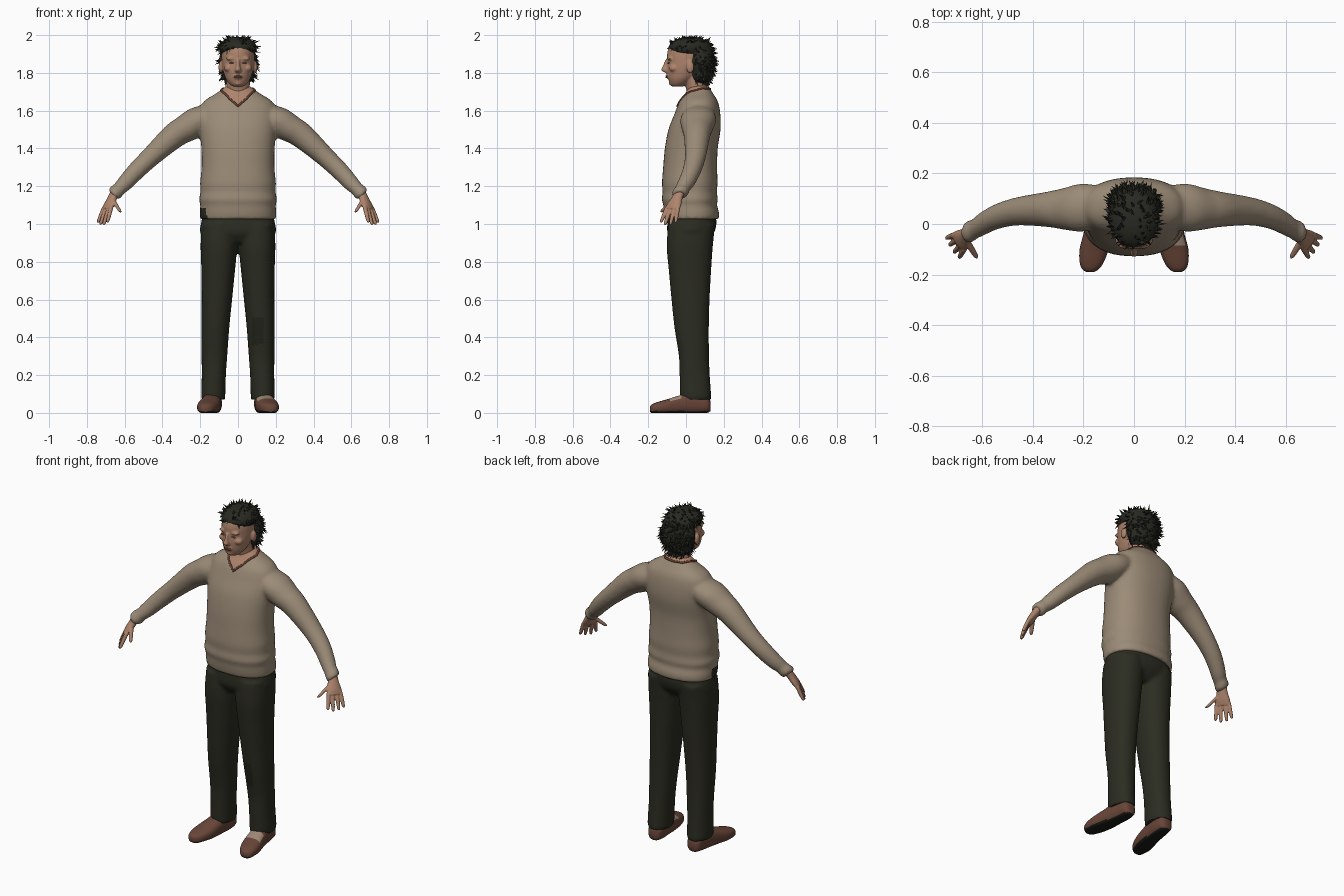
import bpy, bmesh, math, random
from mathutils import Vector, Matrix
from mathutils.bvhtree import BVHTree

if "Cube" in bpy.data.objects:
    bpy.data.objects.remove(bpy.data.objects["Cube"])
random.seed(4)
X, Y, Z = Vector((1, 0, 0)), Vector((0, 1, 0)), Vector((0, 0, 1))


def material(name, r, g, b):
    m = bpy.data.materials.new(name)
    m.use_nodes = True
    m.diffuse_color = (r, g, b, 1)
    bsdf = next(n for n in m.node_tree.nodes if n.type == 'BSDF_PRINCIPLED')
    bsdf.inputs["Base Color"].default_value = (r, g, b, 1)
    bsdf.inputs["Roughness"].default_value = 0.8
    return m


SKIN = material("skin", .42, .23, .15)
FACE_SHADE = material("lips and eyelids", .27, .12, .08)
HAIR = material("dark hair", .02, .022, .015)
KNIT = material("beige knit", .33, .26, .185)
COLLAR = material("brown collar", .13, .05, .03)
CLOTH = material("dark olive cloth", .024, .025, .015)
PATCH = material("darker olive patch", .016, .017, .01)
LEATHER = material("brown leather", .14, .06, .04)
SOLE = material("black sole", .01, .01, .008)
SOCK = material("pale sock", .36, .26, .19)


def loft(bm, stations, u=X, v=Y, power=2, n=28, steps=4):
    """Smooth closed skin through (x, y, z, radius_u, radius_v) stations."""
    st = [Vector(s) for s in stations]
    rows = []
    for i in range(len(st) - 1):
        a, b, c, d = st[max(i - 1, 0)], st[i], st[i + 1], st[min(i + 2, len(st) - 1)]
        for k in range(steps):
            t = k / steps
            rows.append((b * 2 + (c - a) * t + (a * 2 - b * 5 + c * 4 - d) * t ** 2
                         + (b * 3 - a - c * 3 + d) * t ** 3) * .5)
    rows.append(st[-1])
    rings = []
    for r in rows:
        ring = []
        for k in range(n):
            ang = math.tau * k / n
            cu, sv = (math.copysign(abs(w) ** (2 / power), w) for w in (math.cos(ang), math.sin(ang)))
            ring.append(bm.verts.new(Vector((r[0], r[1], r[2])) + u * (r[3] * cu) + v * (r[4] * sv)))
        rings.append(ring)
    for p, q in zip(rings, rings[1:]):
        for k in range(n):
            j = (k + 1) % n
            bm.faces.new((p[k], p[j], q[j], q[k]))
    bm.faces.new(rings[0])
    bm.faces.new(rings[-1])


def ball(bm, centre, size):
    bmesh.ops.create_uvsphere(bm, u_segments=20, v_segments=12, radius=1,
                              matrix=Matrix.Translation(centre) @ Matrix.Diagonal((*size, 1)))


def mirror(bm):
    copy = bmesh.ops.duplicate(bm, geom=bm.verts[:] + bm.edges[:] + bm.faces[:])["geom"]
    for e in copy:
        if isinstance(e, bmesh.types.BMVert):
            e.co.x = -e.co.x


def finish(bm, name, mats, voxel=0, smooth=3, flat=False):
    """Make the object; with a voxel size, fuse overlapping volumes into one skin."""
    bmesh.ops.recalc_face_normals(bm, faces=bm.faces[:])
    me = bpy.data.meshes.new(name)
    bm.to_mesh(me)
    bm.free()
    ob = bpy.data.objects.new(name, me)
    bpy.context.collection.objects.link(ob)
    if voxel:
        mod = ob.modifiers.new("fuse", 'REMESH')
        mod.mode = 'VOXEL'
        mod.voxel_size = voxel
        sm = ob.modifiers.new("soften", 'SMOOTH')
        sm.factor, sm.iterations = .5, smooth
        deps = bpy.context.evaluated_depsgraph_get()
        fused = bpy.data.meshes.new_from_object(ob.evaluated_get(deps))
        ob.modifiers.clear()
        ob.data = me = fused
    me.materials.clear()
    for m in mats:
        me.materials.append(m)
    if not flat:
        me.polygons.foreach_set("use_smooth", [True] * len(me.polygons))
        me.set_sharp_from_angle(angle=math.radians(50))
    return ob


def paint(ob, rule):
    for p in ob.data.polygons:
        p.material_index = rule(p.center, p.normal)


# Sweater: sleeves mirrored, then the body
bm = bmesh.new()
loft(bm, [(.12, .07, 1.595, .06, .075), (.2, .065, 1.553, .079, .095), (.27, .06, 1.507, .077, .083),
          (.34, .058, 1.465, .068, .07), (.46, .05, 1.357, .053, .056), (.54, .03, 1.28, .048, .05),
          (.6, 0, 1.215, .042, .046), (.63, -.02, 1.185, .036, .041), (.645, -.028, 1.17, .04, .044),
          (.662, -.035, 1.153, .035, .04)], u=(X + Z).normalized())
mirror(bm)
loft(bm, [(0, .033, 1.025, .2, .14), (0, .03, 1.06, .202, .145), (0, .022, 1.1, .2, .142),
          (0, .02, 1.13, .206, .148), (0, .02, 1.17, .199, .144), (0, .02, 1.22, .2, .147),
          (0, .022, 1.3, .193, .143), (0, .028, 1.4, .194, .14), (0, .045, 1.5, .203, .138),
          (0, .06, 1.58, .207, .122), (0, .067, 1.645, .185, .103), (0, .07, 1.69, .118, .074),
          (0, .068, 1.715, .082, .06), (0, .066, 1.73, .065, .05)], power=2.3, n=40)
sweater = finish(bm, "sweater", [KNIT, SKIN, CLOTH], voxel=.01, smooth=4)


def sweater_rule(c, n):
    neckline = 1.622 + .9 * abs(c.x) if c.y < .05 else 1.69 + .2 * c.y
    if c.z > neckline:
        return 1
    return 2 if c.x < -.13 and c.z < 1.085 and -.06 < c.y < .04 else 0


paint(sweater, sweater_rule)

# V-shaped collar band laid on the sweater
half = [(0, -.04, 1.622), (.045, -.02, 1.662), (.085, .05, 1.7), (.055, .115, 1.714), (0, .13, 1.717)]
loop = [Vector(p) for p in half] + [Vector((-p[0], p[1], p[2])) for p in half[-2:0:-1]]
tree = BVHTree.FromPolygons([v.co for v in sweater.data.vertices],
                            [tuple(p.vertices) for p in sweater.data.polygons])
path = [tree.find_nearest(a.lerp(b, k / 6))[0]
        for a, b in zip(loop, loop[1:] + loop[:1]) for k in range(6)]
curve = bpy.data.curves.new("collar", 'CURVE')
curve.dimensions = '3D'
curve.bevel_depth = .006
curve.bevel_resolution = 2
spline = curve.splines.new('POLY')
spline.points.add(len(path) - 1)
for pt, co in zip(spline.points, path):
    pt.co = (*co, 1)
spline.use_cyclic_u = True
curve.materials.append(COLLAR)
bpy.context.collection.objects.link(bpy.data.objects.new("collar", curve))

# Trousers: legs mirrored, joined by the seat
bm = bmesh.new()
loft(bm, [(.13, .052, .07, .062, .083), (.131, .05, .1, .064, .083), (.128, .046, .2, .064, .08),
          (.125, .042, .3, .068, .08), (.12, .03, .45, .074, .091), (.112, .024, .6, .081, .101),
          (.105, .021, .75, .089, .112), (.101, .02, .88, .097, .122), (.097, .03, 1, .097, .125)],
     power=2.2)
mirror(bm)
loft(bm, [(0, .02, .9, .13, .085), (0, .025, .95, .197, .122), (0, .031, 1, .197, .13),
          (0, .032, 1.05, .186, .125)], power=2.3)
trousers = finish(bm, "trousers", [CLOTH, PATCH], voxel=.01)
paint(trousers, lambda c, n: int(n.y < -.3 and .075 < c.x < .137 and .36 < c.z < .505))

# Shoes: flattened on the ground, dark underneath, sock showing at the instep
bm = bmesh.new()
loft(bm, [(.13, .13, .035, .02, .025), (.13, .115, .045, .04, .044), (.132, .07, .05, .047, .055),
          (.138, .02, .05, .05, .056), (.146, -.04, .042, .054, .049), (.158, -.1, .033, .057, .039),
          (.167, -.15, .027, .048, .031), (.172, -.178, .022, .033, .025), (.173, -.19, .02, .014, .015)],
     v=Z, power=2.5, n=32)
mirror(bm)
for vert in bm.verts:
    vert.co.z = max(vert.co.z, 0)
shoes = finish(bm, "shoes", [LEATHER, SOLE, SOCK])
paint(shoes, lambda c, n: 1 if c.z < .01 else 2 if n.z > .6 and -.085 < c.y < -.02 else 0)

# Hands: palm, four fingers and a thumb
bm = bmesh.new()
down = Vector((.27, -.25, -.93)).normalized()
across = Vector((-.55, -.8, .06)).normalized()
thick = down.cross(across).normalized()
wrist, knuckle = Vector((.648, -.03, 1.175)), Vector((.693, -.073, 1.078))


def digit(a, b, r):
    loft(bm, [(*a, r, r), (*a.lerp(b, .55), r * .95, r * .95), (*a.lerp(b, .92), r * .75, r * .75),
              (*b, r * .3, r * .3)], u=across, v=thick, n=10, steps=2)


loft(bm, [(*wrist, .027, .023), (*wrist.lerp(knuckle, .35), .03, .022),
          (*wrist.lerp(knuckle, .75), .042, .02), (*knuckle, .043, .015)], u=across, v=thick)
for offset, length in ((-.034, .075), (-.012, .088), (.012, .092), (.034, .08)):
    base = knuckle + across * offset - down * .012
    digit(base, base + (down + across * offset * 4) * (length + .012) - thick * .004, .0115)
digit(Vector((.662, -.065, 1.13)), Vector((.622, -.132, 1.062)), .014)
mirror(bm)
finish(bm, "hands", [SKIN], voxel=.004, smooth=2)

# Head with neck, brows, nose, chin and ears
bm = bmesh.new()
ball(bm, (.092, .022, 1.83), (.011, .021, .032))
ball(bm, (.034, -.084, 1.876), (.03, .015, .01))
ball(bm, (.05, -.065, 1.825), (.024, .024, .02))
mirror(bm)
loft(bm, [(0, -.045, 1.728, .028, .03), (0, -.037, 1.742, .046, .048), (0, -.025, 1.765, .063, .068),
          (0, -.012, 1.79, .073, .086), (0, 0, 1.825, .082, .1), (0, .008, 1.86, .086, .106),
          (0, .015, 1.9, .087, .115), (0, .02, 1.94, .082, .108), (0, .025, 1.97, .06, .08),
          (0, .025, 1.982, .03, .04)])
loft(bm, [(0, .07, 1.62, .062, .055), (0, .06, 1.7, .061, .056), (0, .04, 1.79, .06, .058)])
loft(bm, [(0, -.098, 1.872, .009, .011), (0, -.106, 1.835, .011, .018), (0, -.109, 1.815, .017, .023),
          (0, -.1, 1.801, .012, .012)], n=14)
ball(bm, (0, -.077, 1.745), (.02, .014, .012))
ball(bm, (0, -.093, 1.781), (.025, .013, .013))
finish(bm, "head", [SKIN], voxel=.0055)

# Lips and closed eyelids
bm = bmesh.new()
for height in (1.784, 1.776):
    ball(bm, (0, -.101, height), (.022, .007, .004))
for side in (-1, 1):
    ball(bm, (side * .034, -.092, 1.853), (.015, .006, .0035))
finish(bm, "lips_and_eyelids", [FACE_SHADE])

# Hair: a cap and a back mass fused, covered in pointed tufts
bm = bmesh.new()
ball(bm, (0, .022, 1.932), (.101, .116, .06))
ball(bm, (0, .075, 1.86), (.102, .077, .115))
ball(bm, (0, .075, 1.79), (.09, .055, .055))
hair = finish(bm, "hair", [HAIR], voxel=.008, smooth=2)

bm = bmesh.new()
polys = [p for p in hair.data.polygons if p.center.z > 1.925 or p.center.y > .045]
for p in random.sample(polys, min(420, len(polys))):
    c, n = p.center, p.normal
    sweep = Vector((random.uniform(-.4, .4), random.uniform(-.1, .5), random.uniform(-.8, 0)))
    tip = c + (n * .45 + sweep).normalized() * random.uniform(.018, .036)
    tip.z = min(tip.z, 2)
    side = n.cross(sweep).normalized() * .009
    root = [bm.verts.new(c - n * .004 + d) for d in (side, -side, n.cross(side))]
    point = bm.verts.new(tip)
    bm.faces.new(root)
    for k in range(3):
        bm.faces.new((root[k], root[(k + 1) % 3], point))
finish(bm, "hair_tufts", [HAIR], flat=True)
